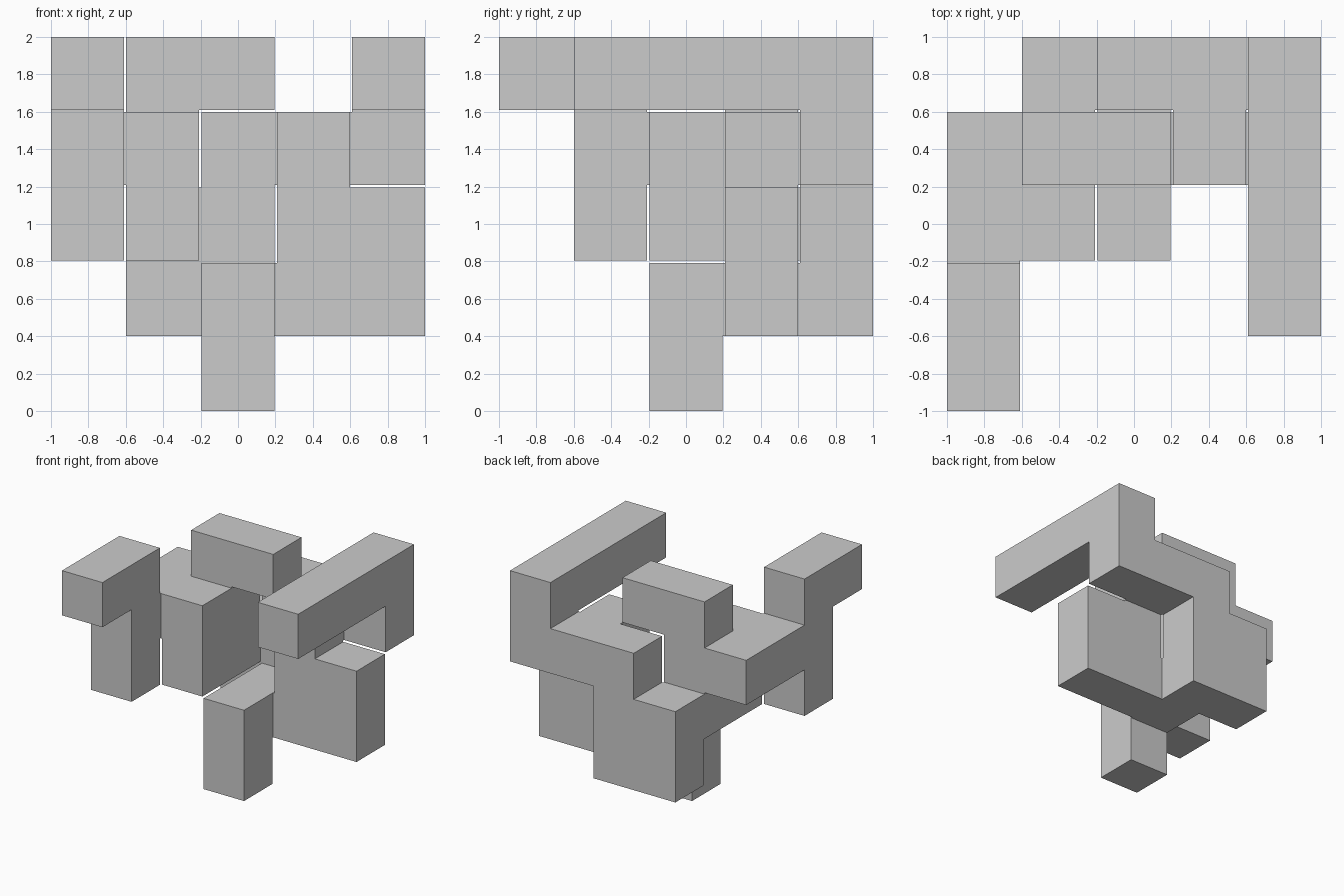
import bpy, bmesh
from itertools import product

if "Cube" in bpy.data.objects:
    bpy.data.objects.remove(bpy.data.objects["Cube"])

INSET = 0.006                       # how far every outer face is pulled in
PITCH = (2 + 2 * INSET) / 5         # cube spacing on a 5 x 5 x 5 lattice

# Straight runs of cubes: (first cell, last cell)
RUNS = [
    ((0, 0, 4), (0, 1, 4)),         # front left arm
    ((0, 1, 2), (0, 1, 4)),         # front left leg
    ((0, 1, 3), (0, 3, 3)),         # left shelf
    ((1, 2, 2), (1, 3, 3)),         # left block
    ((0, 3, 3), (1, 3, 3)),
    ((1, 3, 3), (1, 3, 4)),         # upper hook
    ((1, 3, 4), (2, 3, 4)),
    ((1, 3, 2), (1, 4, 2)),         # bridge to the rear wall
    ((1, 4, 1), (2, 4, 2)),         # rear wall
    ((2, 4, 1), (2, 4, 3)),
    ((2, 4, 3), (4, 4, 3)),         # rear shelf
    ((4, 4, 3), (4, 4, 4)),
    ((4, 1, 4), (4, 4, 4)),         # right arm
    ((3, 3, 1), (3, 3, 3)),         # right block
    ((3, 3, 1), (4, 3, 2)),
    ((2, 3, 1), (3, 3, 1)),
    ((2, 2, 1), (2, 4, 1)),         # foot
    ((2, 2, 0), (2, 2, 1)),
]
cells = set()
for a, b in RUNS:
    cells |= set(product(*(range(a[i], b[i] + 1) for i in range(3))))


def filled(f):
    """Even fine index = cube, odd = joint, solid only if all its cubes exist."""
    return all(c in cells for c in product(*({i // 2, (i + 1) // 2} for i in f)))


# Lattice planes, alternating cube start and cube end
planes = [k // 2 * PITCH + (k % 2) * (PITCH - 2 * INSET) for k in range(10)]
solid = {f for f in product(range(9), repeat=3) if filled(f)}

# Skin the solid lattice with quads
bm = bmesh.new()
verts = {}


def vert(k):
    if k not in verts:
        x, y, z = (planes[i] for i in k)
        verts[k] = bm.verts.new((x - 1, y - 1, z))
    return verts[k]


for f in solid:
    for axis, side in product(range(3), (0, 1)):
        n = list(f)
        n[axis] += 2 * side - 1
        if tuple(n) in solid:
            continue
        quad = []
        for du, dv in ((0, 0), (1, 0), (1, 1), (0, 1)):
            k = list(f)
            k[axis] += side
            k[(axis + 1) % 3] += du
            k[(axis + 2) % 3] += dv
            quad.append(vert(tuple(k)))
        bm.faces.new(quad if side else quad[::-1])

# Merge coplanar quads into clean flat faces
bmesh.ops.dissolve_limit(bm, angle_limit=0.01, verts=bm.verts[:], edges=bm.edges[:])
mesh = bpy.data.meshes.new("cube_cluster")
bm.to_mesh(mesh)
bm.free()
obj = bpy.data.objects.new("cube_cluster", mesh)
bpy.context.collection.objects.link(obj)
